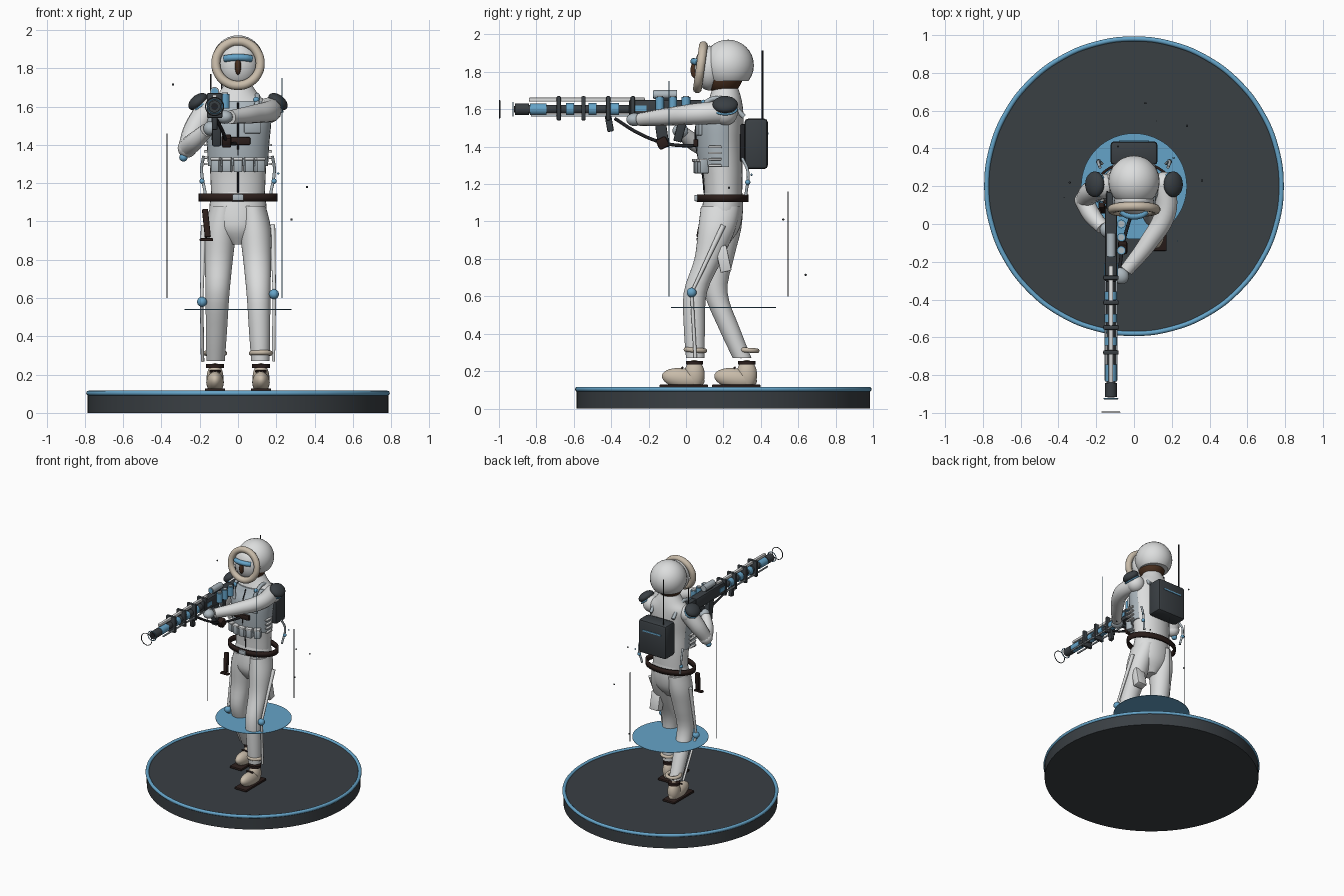
import bpy, bmesh, math
from mathutils import Vector, Matrix, Euler

cube = bpy.data.objects.get("Cube")
if cube:
    bpy.data.objects.remove(cube, do_unlink=True)


def material(name, *rgb):
    m = bpy.data.materials.new(name)
    m.use_nodes = True
    m.diffuse_color = (*rgb, 1)
    bsdf = next(n for n in m.node_tree.nodes if n.type == 'BSDF_PRINCIPLED')
    bsdf.inputs["Base Color"].default_value = (*rgb, 1)
    return m


white = material("snow_white", .72, .73, .73)
grey = material("pale_blue_grey", .42, .48, .52)
blue = material("ice_blue", .13, .37, .58)
slate = material("dark_slate", .042, .05, .057)
black = material("near_black", .015, .016, .019)
brown = material("dark_brown", .024, .013, .011)
skin = material("warm_brown", .07, .03, .014)
beige = material("fur_beige", .58, .5, .4)


def finish(name, bm, mat, smooth=True):
    bmesh.ops.recalc_face_normals(bm, faces=bm.faces)
    me = bpy.data.meshes.new(name)
    bm.to_mesh(me)
    bm.free()
    me.materials.append(mat)
    ob = bpy.data.objects.new(name, me)
    bpy.context.collection.objects.link(ob)
    if smooth:
        bpy.ops.object.select_all(action='DESELECT')
        bpy.context.view_layer.objects.active = ob
        ob.select_set(True)
        bpy.ops.object.shade_smooth_by_angle(angle=math.radians(40))
    return ob


def place(loc, rot=(0, 0, 0), scale=(1, 1, 1)):
    return Matrix.LocRotScale(Vector(loc), Euler([math.radians(a) for a in rot]), Vector(scale))


def ball(name, mat, loc, r, rot=(0, 0, 0), cut=None):
    bm = bmesh.new()
    r = r if isinstance(r, tuple) else (r, r, r)
    bmesh.ops.create_uvsphere(bm, u_segments=28, v_segments=16, radius=1, matrix=place(loc, rot, r))
    if cut:  # trim away everything below the given height
        bmesh.ops.bisect_plane(bm, geom=bm.verts[:] + bm.edges[:] + bm.faces[:],
                               plane_co=(0, 0, cut), plane_no=(0, 0, 1), clear_inner=True)
        bmesh.ops.holes_fill(bm, edges=bm.edges)
    return finish(name, bm, mat)


def box(name, mat, loc, size, rot=(0, 0, 0), bevel=.006):
    bm = bmesh.new()
    bmesh.ops.create_cube(bm, size=1, matrix=place((0, 0, 0), scale=size))
    if bevel:
        bmesh.ops.bevel(bm, geom=bm.edges[:], offset=min(bevel, min(size) * .3), segments=2,
                        affect='EDGES', profile=.5)
    bm.transform(place(loc, rot))
    return finish(name, bm, mat)


def cyl(name, mat, loc, r, depth, rot=(0, 0, 0), seg=24, r2=None):
    bm = bmesh.new()
    bmesh.ops.create_cone(bm, cap_ends=True, segments=seg, radius1=r, radius2=r if r2 is None else r2,
                          depth=depth, matrix=place(loc, rot))
    return finish(name, bm, mat)


def loft(name, mat, sections, seg=32, steps=4, keep_front=None):
    """Smooth body through horizontal ellipses given as (x, y, z, rx, ry)."""
    pts = [Vector(s) for s in sections]
    rows = []
    for i in range(len(pts) - 1):
        a, b, c, d = pts[max(i - 1, 0)], pts[i], pts[i + 1], pts[min(i + 2, len(pts) - 1)]
        for k in range(steps):
            t = k / steps
            rows.append(.5 * (2 * b + (c - a) * t + (2 * a - 5 * b + 4 * c - d) * t * t
                              + (3 * b - a - 3 * c + d) * t ** 3))
    rows.append(pts[-1])
    bm = bmesh.new()
    rings = []
    for x, y, z, rx, ry in rows:
        angles = [2 * math.pi * j / seg for j in range(seg)]
        rings.append([bm.verts.new((x + rx * math.cos(q), y + ry * math.sin(q), z)) for q in angles])
    for lo, hi in zip(rings, rings[1:]):
        for j in range(seg):
            bm.faces.new((lo[j], lo[j - 1], hi[j - 1], hi[j]))
    bm.faces.new(rings[0])
    bm.faces.new(rings[-1])
    if keep_front is not None:
        bmesh.ops.bisect_plane(bm, geom=bm.verts[:] + bm.edges[:] + bm.faces[:],
                               plane_co=(0, keep_front, 0), plane_no=(0, 1, 0), clear_outer=True)
    return finish(name, bm, mat)


def tube(name, mat, path, r, radii=None, smooth_path=True, closed=False):
    cu = bpy.data.curves.new(name, 'CURVE')
    cu.dimensions = '3D'
    cu.bevel_depth = r
    cu.bevel_resolution = 4
    cu.use_fill_caps = True
    sp = cu.splines.new('BEZIER')
    sp.bezier_points.add(len(path) - 1)
    for i, p in enumerate(path):
        bp = sp.bezier_points[i]
        bp.co = p
        bp.radius = radii[i] if radii else 1
        bp.handle_left_type = bp.handle_right_type = 'AUTO' if smooth_path else 'VECTOR'
    sp.resolution_u = 8
    sp.use_cyclic_u = closed
    cu.materials.append(mat)
    ob = bpy.data.objects.new(name, cu)
    bpy.context.collection.objects.link(ob)
    bpy.ops.object.select_all(action='DESELECT')
    bpy.context.view_layer.objects.active = ob
    ob.select_set(True)
    bpy.ops.object.convert(target='MESH')
    return ob


def ring(name, mat, loc, r, thick, rot=(0, 0, 0), scale=(1, 1, 1)):
    m = place(loc, rot, scale)
    n = 24 if r > .3 else 12
    path = [m @ Vector((r * math.cos(a), r * math.sin(a), 0)) for a in (2 * math.pi * i / n for i in range(n))]
    return tube(name, mat, path, thick, closed=True)


# Display base, floating disc, marker poles and drifting specks
cyl("base_disc", slate, (0, .2, .052), .785, .104, seg=96)
ring("base_rim", blue, (0, .2, .103), .78, .013)
cyl("floating_disc", blue, (0, .2, .54), .28, .003, seg=64)
for x, y, top, mat in ((.23, -.09, 1.75, blue), (-.37, .14, 1.46, slate), (.12, .545, 1.16, slate)):
    cyl("marker_pole", mat, (x, y, (top + .6) / 2), .0025, top - .6, seg=8)
for p in ((-.34, .22, 1.715), (.36, .23, 1.18), (.28, .52, 1.01), (.06, .64, .715), (.21, .35, 1.25)):
    ball("drifting_speck", blue if p[0] == .21 else slate, p, .006)

# Trousers and legs, left leg stepping forward
loft("trouser_seat", white, [(0, .2, 1.16, .135, .1), (0, .195, 1.06, .15, .11),
                             (0, .185, .96, .13, .1), (0, .18, .88, .04, .05)])
for side, ys, name in ((1, (.185, .165, .12, .05, .045, .05), "left"), (-1, (.2, .195, .18, .16, .235, .3), "right")):
    loft(name + "_leg", white, [(side * x, y, z, rx, ry) for y, (x, z, rx, ry) in zip(ys, (
        (.075, 1.08, .07, .105), (.09, .96, .082, .1), (.1, .8, .073, .075),
        (.107, .62, .062, .062), (.113, .42, .055, .056), (.117, .27, .048, .05)))])
    fy = 0 if side > 0 else .28
    x = side * .12
    # Boot: sole, rounded toe, shaft and fur cuff
    box(name + "_sole", brown, (x, fy - .012, .119), (.105, .26, .018))
    ball(name + "_boot", beige, (x, fy - .015, .16), (.046, .115, .055), (-8, 0, 0), cut=.125)
    ball(name + "_boot_heel", beige, (x, fy + .045, .18), (.044, .055, .08), cut=.125)
    cyl(name + "_boot_band", brown, (x, fy + .045, .245), .046, .02)
    box(name + "_lace", brown, (x, fy - .02, .218), (.06, .012, .01), (30, 0, 0))
    ring(name + "_fur_cuff", beige, (x, ys[-1] + (0 if side > 0 else .03), .312), .05, .013, (-4, 0, 0))
    # Side brace with knee joint
    kz, ky = (.62, .03) if side > 0 else (.58, .14)
    tube(name + "_upper_brace", white, [(side * .18, .2, .98), (side * .19, ky, kz)], .012, (1.2, .7))
    tube(name + "_lower_brace", white, [(side * .19, ky, kz), (side * .185, ys[-1], .27)], .009)
    ball(name + "_knee_joint", blue, (side * .188, ky, kz), .026)
box("thigh_pouch", white, (.12, .2, .8), (.08, .06, .14), (12, 0, 0))
box("knife_sheath", brown, (-.165, .085, .99), (.032, .03, .15), (-12, -6, 0))
box("knife_guard", brown, (-.165, .07, .905), (.07, .03, .015))

# Jacket, front vest and belt
loft("jacket", white, [(0, .2, 1.14, .14, .1), (0, .197, 1.25, .145, .105), (0, .185, 1.4, .152, .115),
                       (0, .188, 1.52, .165, .12), (0, .205, 1.6, .165, .1), (0, .21, 1.66, .11, .085),
                       (0, .21, 1.71, .075, .07)])
loft("vest", grey, [(0, .187, 1.29, .157, .119), (0, .182, 1.4, .163, .126), (0, .186, 1.52, .174, .13),
                    (0, .2, 1.59, .172, .112), (0, .205, 1.63, .14, .1)], keep_front=.23)
bm = bmesh.new()
bmesh.ops.create_circle(bm, segments=48, radius=1, matrix=place((0, .197, 1.105), scale=(.205, .137, 1)))
up = bmesh.ops.extrude_edge_only(bm, edges=bm.edges[:])["geom"]
bmesh.ops.translate(bm, vec=(0, 0, .04), verts=[v for v in up if isinstance(v, bmesh.types.BMVert)])
belt = finish("belt", bm, brown)
belt.modifiers.new("thickness", 'SOLIDIFY').thickness = .014
box("belt_buckle", grey, (0, .055, 1.125), (.06, .02, .034))
tube("zipper", black, [(0, .098, 1.15), (0, .088, 1.25), (0, .055, 1.4), (0, .055, 1.52), (0, .098, 1.62)], .004)
for i in range(5):
    x = -.112 + i * .056
    y = .064 + x * x * 2.2
    box("ammo_pouch", grey, (x, y, 1.295), (.047, .05, .075), (0, 0, x * 200))
    box("pouch_flap", white, (x, y - .006, 1.327), (.05, .052, .016), (0, 0, x * 200))
for side in (-1, 1):
    for i in range(4):
        box("side_strap", white, (side * .168, .155, 1.30 + i * .033), (.02, .07, .012))
    tube("shoulder_strap", grey, [(side * .085, .075, 1.53), (side * .1, .1, 1.63), (side * .1, .2, 1.655),
                                  (side * .1, .31, 1.56)], .013)
    ball("strap_clip", blue, (side * .095, .095, 1.635), .016)
    tube("side_hose", grey, [(side * .18, .3, 1.34), (side * .19, .33, 1.27), (side * .17, .32, 1.14)], .008)
    ball("hose_joint", blue, (side * .188, .33, 1.21), .014)
    # Shoulder armour
    ball("shoulder_pad", slate, (side * .208, .21, 1.625), (.058, .068, .036), (0, side * 38, 0))
    ring("shoulder_trim", blue, (side * .195, .21, 1.602), .055, .006, (0, side * 38, 0), (.85, 1.1, 1))
box("chest_pocket", grey, (.075, .068, 1.5), (.09, .02, .08), (0, 0, 12))
box("chest_strap", brown, (0, .052, 1.42), (.13, .025, .04))

# Backpack radio
box("backpack", slate, (0, .375, 1.415), (.25, .125, .27), bevel=.02)
box("backpack_stripe", blue, (0, .438, 1.47), (.16, .006, .012), bevel=0)
box("backpack_mount", black, (0, .305, 1.42), (.16, .03, .2))
cyl("antenna", black, (-.085, .41, 1.73), .005, .37, seg=10)
cyl("short_antenna", black, (-.142, .17, 1.69), .005, .16, seg=10)

# Head, face cover, hood and fur ring
ball("head", skin, (0, .2, 1.785), (.1, .105, .11))
ball("face_cover", white, (0, .125, 1.82), (.105, .08, .12))
ball("hood", white, (0, .225, 1.835), (.136, .138, .137), cut=1.75)
ring("fur_ring", beige, (0, .077, 1.825), .116, .024, (82, 0, 0))
tube("goggles", blue, [(-.068, .068, 1.85), (-.035, .047, 1.855), (.035, .047, 1.855), (.068, .068, 1.85)], .018)
ball("nose_guard", skin, (0, .048, 1.81), (.016, .024, .045))

# Arms
tube("left_sleeve", white, [(.16, .21, 1.585), (.165, .06, 1.575), (.075, -.1, 1.56), (-.04, -.245, 1.545)],
     .06, (1.05, .95, .8, .6))
ball("left_shoulder", white, (.16, .21, 1.58), .066)
ball("left_glove", grey, (-.07, -.275, 1.545), (.042, .045, .035), (0, 0, 35))
box("sleeve_band", brown, (.2, .12, 1.58), (.03, .05, .04))
tube("right_upper_sleeve", white, [(-.16, .2, 1.58), (-.225, .17, 1.48), (-.265, .125, 1.385)], .06, (1.1, 1, .8))
tube("right_forearm", white, [(-.265, .125, 1.385), (-.225, .05, 1.42), (-.165, -.02, 1.475)], .05, (1, .95, .75))
ball("right_shoulder", white, (-.16, .2, 1.58), .066)
ball("right_elbow", white, (-.265, .125, 1.383), .05)
ball("elbow_joint", blue, (-.285, .12, 1.335), .022)
ball("right_glove", grey, (-.145, -.03, 1.485), (.036, .042, .038))

# Long rifle along the facing direction
gx, gz, along = -.122, 1.6, (90, 0, 0)
box("receiver", slate, (gx, -.11, gz + .005), (.065, .39, .09), bevel=.01)
box("rifle_stock", slate, (gx, .11, gz + .015), (.05, .12, .06), bevel=.01)
cyl("barrel", slate, (gx, -.55, gz), .024, .62, along)
cyl("muzzle", slate, (gx, -.878, gz), .031, .075, along)
cyl("muzzle_bore", black, (gx, -.917, gz), .018, .004, along)
cyl("front_sleeve", blue, (gx, -.79, gz), .031, .09, along)
for i in range(4):
    cyl("energy_cell", blue, (gx, -.62 + i * .12, gz), .033, .045, along)
    box("barrel_clamp", slate, (gx, -.68 + i * .132, gz + .005), (.082, .024, .13), bevel=.008)
box("top_rail", white, (gx, -.53, gz + .052), (.024, .62, .022))
for side in (-1, 1):
    box("side_rail", grey, (gx + side * .03, -.56, gz - .034), (.01, .54, .012))
    box("receiver_panel", blue, (gx + side * .034, -.25, gz + .005), (.006, .08, .03), bevel=0)
box("scope_mount", slate, (gx, -.11, gz + .05), (.03, .09, .03))
cyl("scope", grey, (gx, -.11, gz + .078), .024, .125, along)
cyl("scope_lens", blue, (gx, -.174, gz + .078), .018, .004, along)
for i in range(3):
    cyl("canister", blue, (gx + .055, -.14 + i * .07, gz + .028), .023, .075)
    cyl("canister_cap", grey, (gx + .055, -.14 + i * .07, gz + .068), .016, .008)
box("magazine", slate, (gx + .01, -.13, 1.48), (.045, .06, .17), (8, 0, 0))
box("rear_grip", slate, (gx, -.03, 1.49), (.035, .045, .13), (-15, 0, 0))
box("front_grip", slate, (gx, -.41, 1.525), (.03, .035, .09), (10, 0, 0))
tube("power_hose", black, [(gx, -.38, 1.55), (-.08, -.25, 1.47), (-.06, -.12, 1.42), (-.03, .0, 1.405),
                           (0, .08, 1.41)], .009)
box("hose_coupling", brown, (-.06, -.125, 1.42), (.05, .06, .06), (25, 0, 0), bevel=.012)
ring("muzzle_ring", blue, (gx, -.925, gz), .037, .003, along)
ring("aiming_ring", slate, (gx, -.996, gz), .047, .003, along)
